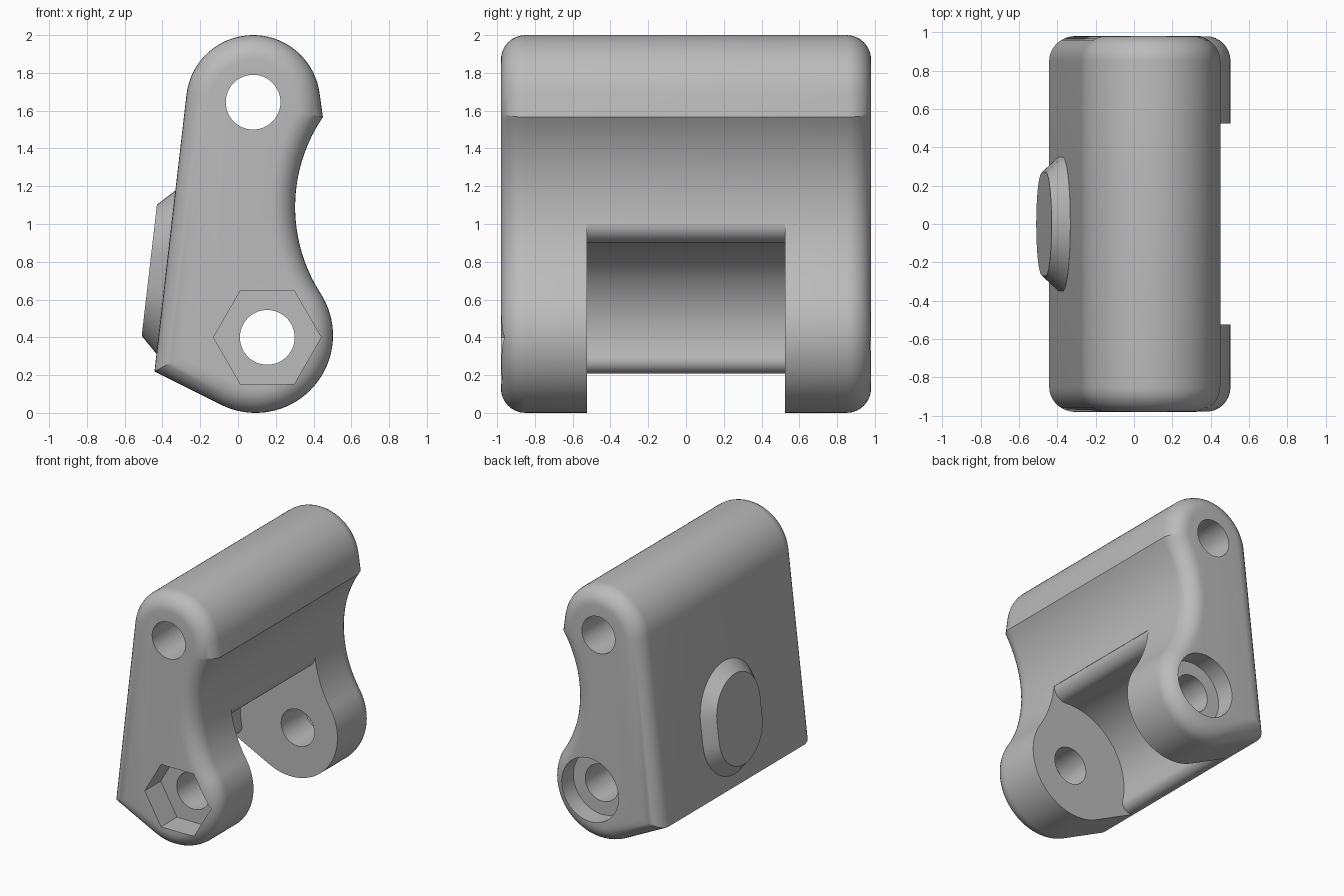
import bpy, bmesh, math
from mathutils import Vector

if "Cube" in bpy.data.objects:
    bpy.data.objects.remove(bpy.data.objects["Cube"])

grey = bpy.data.materials.new("grey")
grey.diffuse_color = (0.5, 0.5, 0.5, 1)
grey.use_nodes = True
grey.node_tree.nodes["Principled BSDF"].inputs["Base Color"].default_value = grey.diffuse_color

HALF, FILLET = 0.98, 0.13            # half length along y, end rounding
TOP, R_TOP = Vector((0.08, 1.645)), 0.355
LOW, R_LOW = Vector((0.093, 0.41)), 0.41
WAIST = Vector((1.146, 1.09))        # centre of the hollow waist arc
R_WAIST = (WAIST - LOW).length - R_LOW
HEEL = Vector((-0.443, 0.22))        # sharp lower corner
PIN = Vector((0.155, 0.40))          # lower pin axis


def polar(a, r=1.0):
    return Vector((math.cos(a), math.sin(a))) * r


def arc(c, r, a0, a1, n):
    return [c + polar(a0 + (a1 - a0) * i / n, r) for i in range(n + 1)]


def angle(v):
    return math.atan2(v.y, v.x)


BACK_N = math.radians(173.4)         # normal of the straight back
LIP_N = math.radians(8)              # normal of the short lip under the top
to_heel = HEEL - LOW
SOLE_N = angle(to_heel) % math.tau + math.acos(R_LOW / to_heel.length)
JOIN = angle(WAIST - LOW)


def outline(d):
    """Side outline shrunk inwards by d."""
    pts = arc(TOP, R_TOP - d, LIP_N, BACK_N, 36)
    # heel: meeting point of the back and sole lines
    n1, n2 = polar(BACK_N), polar(SOLE_N)
    a, b = n1.dot(TOP) + R_TOP - d, n2.dot(LOW) + R_LOW - d
    det = n1.x * n2.y - n1.y * n2.x
    pts.append(Vector(((a * n2.y - b * n1.y) / det, (n1.x * b - n2.x * a) / det)))
    pts += arc(LOW, R_LOW - d, SOLE_N, math.tau + JOIN, 36)
    # lip: the short line meets the waist arc
    u = Vector((math.sin(LIP_N), -math.cos(LIP_N)))
    w = pts[0] - WAIST
    h = w.dot(u)
    s = -h - math.sqrt(h * h - w.length_squared + (R_WAIST + d) ** 2)
    lip = pts[0] + u * s
    end = angle(lip - WAIST) % math.tau
    pts += arc(WAIST, R_WAIST + d, math.pi + JOIN, end, 32)[1:]
    return pts


def loft(name, rings):
    """Closed solid from rings of 3D points."""
    bm = bmesh.new()
    rows = [[bm.verts.new(p) for p in ring] for ring in rings]
    n = len(rows[0])
    for r0, r1 in zip(rows, rows[1:]):
        for i in range(n):
            j = (i + 1) % n
            bm.faces.new((r0[i], r0[j], r1[j], r1[i]))
    bm.faces.new(rows[0][::-1])
    bm.faces.new(rows[-1])
    bmesh.ops.recalc_face_normals(bm, faces=bm.faces)
    me = bpy.data.meshes.new(name)
    bm.to_mesh(me)
    bm.free()
    me.materials.append(grey)
    ob = bpy.data.objects.new(name, me)
    bpy.context.collection.objects.link(ob)
    return ob


def prism(name, pts, y0, y1):
    return loft(name, [[(p.x, y, p.y) for p in pts] for y in (y0, y1)])


def smooth(ob):
    bpy.ops.object.select_all(action='DESELECT')
    ob.select_set(True)
    bpy.context.view_layer.objects.active = ob
    bpy.ops.object.shade_smooth_by_angle(angle=math.radians(25))


# Body with rounded ends
steps = [math.pi / 2 * i / 8 for i in range(9)]
layers = [(HALF - FILLET + FILLET * math.sin(t), FILLET * (1 - math.cos(t))) for t in steps]
layers = [(-y, d) for y, d in reversed(layers)] + layers
body = loft("clamp_body", [[(p.x, y, p.y) for p in outline(d)] for y, d in layers])

# Slot between the two lower arms: round pocket with softened rims
rim, heel_rim = Vector((0.205, 1.0)), Vector((-0.403, 0.278))
r_slot = (rim - PIN).length - 0.1
a_rim, a_heel = angle(rim - PIN), angle(heel_rim - PIN) % math.tau
slot = arc(rim, 0.1, math.tau, math.pi + a_rim, 10)
slot += arc(PIN, r_slot, a_rim, a_heel, 36)[1:]
slot += arc(heel_rim, 0.07, a_heel - math.pi, SOLE_N - math.tau, 10)[1:]
slot += [Vector((slot[-1].x, -0.3)), Vector((0.8, -0.3)), Vector((0.8, 1.0))]

# Cutters: slot, two pin holes, hexagon nut pocket, round head pocket
cutters = [
    prism("slot_cutter", slot, -0.525, 0.525),
    prism("top_hole_cutter", arc(TOP, 0.145, 0, math.tau, 48)[:-1], -1.2, 1.2),
    prism("pin_hole_cutter", arc(PIN, 0.145, 0, math.tau, 48)[:-1], -1.2, 1.2),
    prism("nut_cutter", arc(PIN, 0.285, 0, math.tau, 6)[:-1], -1.2, -HALF + 0.2),
    prism("head_cutter", arc(PIN, 0.25, 0, math.tau, 48)[:-1], HALF - 0.15, 1.2),
]
for c in cutters:
    m = body.modifiers.new(c.name, 'BOOLEAN')
    m.operation, m.solver, m.object = 'DIFFERENCE', 'EXACT', c
    c.hide_render = True
bpy.context.view_layer.update()
body.data = bpy.data.meshes.new_from_object(
    body.evaluated_get(bpy.context.evaluated_depsgraph_get()))
body.modifiers.clear()
for c in cutters:
    bpy.data.objects.remove(c)
smooth(body)

# Tapered oblong pad on the straight back
n2 = polar(BACK_N)
out, up = Vector((n2.x, 0, n2.y)), Vector((n2.y, 0, -n2.x))
centre = Vector((-0.382, 0, 0.745))


def oblong(r, half, lift):
    pts = [p + Vector((0, half)) for p in arc(Vector((0, 0)), r, 0, math.pi, 20)]
    pts += [p - Vector((0, half)) for p in arc(Vector((0, 0)), r, math.pi, math.tau, 20)]
    return [centre + out * lift + Vector((0, p.x, 0)) + up * p.y for p in pts]


pad = loft("back_pad", [oblong(0.35, 0.085, -0.02), oblong(0.35, 0.085, 0.0),
                        oblong(0.27, 0.08, 0.088)])
smooth(pad)
